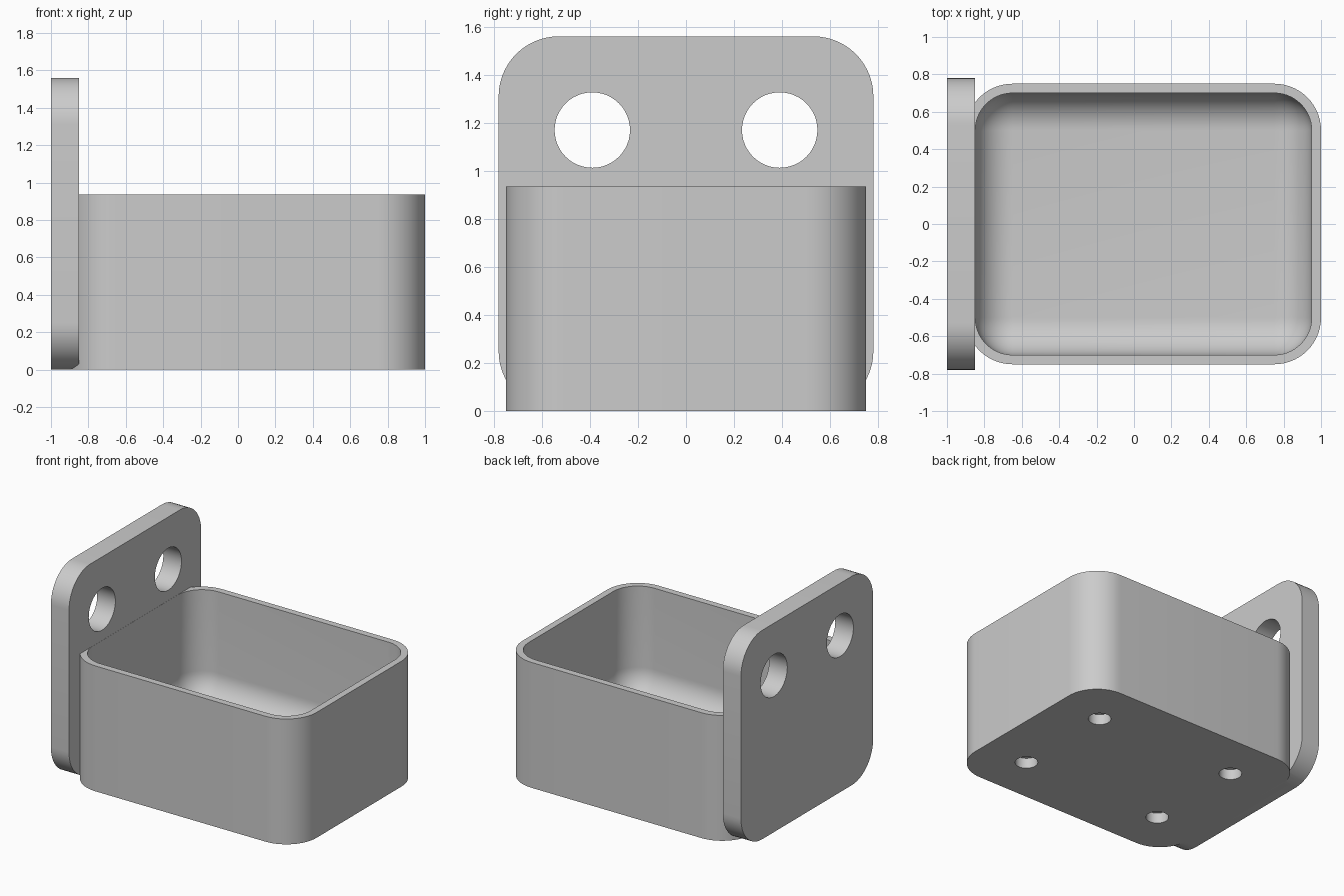
import bpy
import bmesh
import math
from mathutils import Matrix

cube = bpy.data.objects.get("Cube")
if cube:
    bpy.data.objects.remove(cube, do_unlink=True)

grey = bpy.data.materials.new("plain grey")
grey.use_nodes = True
colour = (0.6, 0.6, 0.6, 1)
grey.diffuse_color = colour
grey.node_tree.nodes["Principled BSDF"].inputs["Base Color"].default_value = colour


def finish(name, bm):
    mesh = bpy.data.meshes.new(name)
    bmesh.ops.recalc_face_normals(bm, faces=bm.faces)
    bm.to_mesh(mesh)
    bm.free()
    mesh.materials.append(grey)
    obj = bpy.data.objects.new(name, mesh)
    bpy.context.collection.objects.link(obj)
    return obj


def rounded_box(name, low, high, radius, axis, round_floor=False):
    """Box with the edges along one axis rounded, and optionally its floor."""
    bm = bmesh.new()
    bmesh.ops.create_cube(bm, size=1)
    for v in bm.verts:
        v.co = [low[i] if v.co[i] < 0 else high[i] for i in range(3)]

    def chosen(e):
        a, b = e.verts
        along = abs(a.co[axis] - b.co[axis]) > 1e-4
        floor = max(a.co.z, b.co.z) < low[2] + 1e-4
        return along or (round_floor and floor)

    bmesh.ops.bevel(bm, geom=[e for e in bm.edges if chosen(e)], offset=radius,
                    offset_type='OFFSET', segments=14, profile=0.5,
                    affect='EDGES', clamp_overlap=False)
    return finish(name, bm)


def cylinders(name, centres, radius, depth, rotation):
    bm = bmesh.new()
    for c in centres:
        bmesh.ops.create_cone(bm, cap_ends=True, segments=48, radius1=radius,
                              radius2=radius, depth=depth,
                              matrix=Matrix.Translation(c) @ rotation)
    return finish(name, bm)


def combine(target, other, operation):
    mod = target.modifiers.new(other.name, 'BOOLEAN')
    mod.operation = operation
    mod.solver = 'EXACT'
    mod.object = other
    bpy.context.view_layer.objects.active = target
    bpy.ops.object.modifier_apply(modifier=mod.name)
    bpy.data.objects.remove(other, do_unlink=True)


# Tub body joined to the upright mounting plate
tub = rounded_box("tub_with_mounting_plate", (-0.9, -0.75, 0), (1, 0.75, 0.936), 0.25, 2)
plate = rounded_box("mounting_plate", (-1, -0.78, 0), (-0.85, 0.78, 1.56), 0.25, 0)
combine(tub, plate, 'UNION')

# Hollow with a rounded floor
hollow = rounded_box("hollow", (-0.849, -0.7, 0.13), (0.95, 0.7, 1.2), 0.2, 2, True)
combine(tub, hollow, 'DIFFERENCE')

# Two hanging holes through the plate
hanging = cylinders("hanging_holes", [(-0.925, s * 0.39, 1.17) for s in (-1, 1)],
                    0.157, 0.4, Matrix.Rotation(math.pi / 2, 4, 'Y'))
combine(tub, hanging, 'DIFFERENCE')

# Four shallow sockets under the tub
sockets = cylinders("base_sockets",
                    [(0.05 + sx * 0.585, sy * 0.39, 0) for sx in (-1, 1) for sy in (-1, 1)],
                    0.078, 0.156, Matrix.Identity(4))
combine(tub, sockets, 'DIFFERENCE')

# Smooth rounds, sharp edges
bpy.ops.object.select_all(action='DESELECT')
tub.select_set(True)
bpy.context.view_layer.objects.active = tub
bpy.ops.object.shade_smooth_by_angle(angle=math.radians(30))
